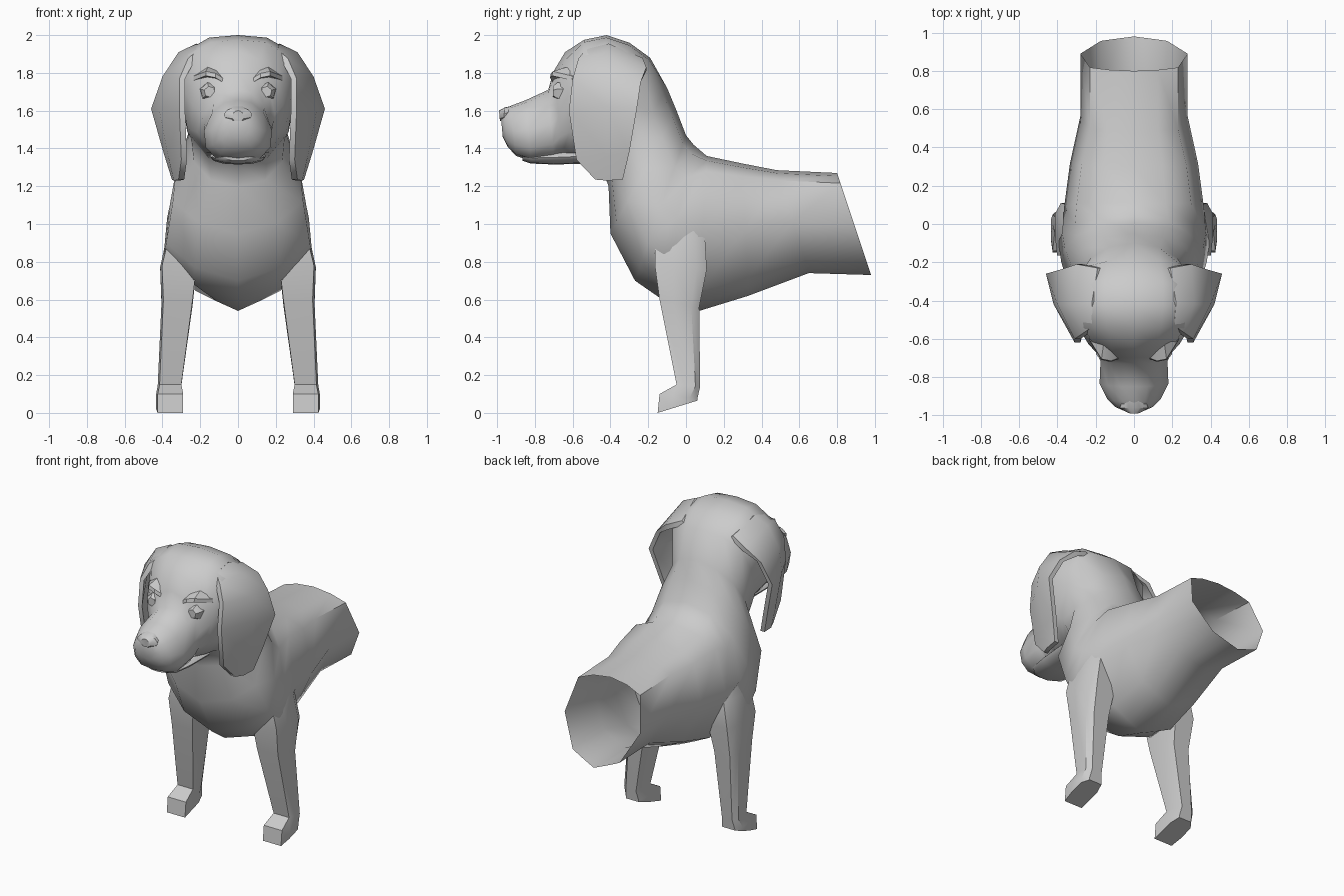
import bpy, bmesh, math
from mathutils import Vector


def loft(name, rings, cap_start=True, cap_end=True, mirror=False, angle=45):
    """Skin a list of closed rings with quads."""
    bm = bmesh.new()
    vr = [[bm.verts.new(p) for p in r] for r in rings]
    n = len(vr[0])
    for a, b in zip(vr, vr[1:]):
        for i in range(n):
            j = (i + 1) % n
            bm.faces.new((a[i], a[j], b[j], b[i]))
    if cap_start:
        bm.faces.new(vr[0])
    if cap_end:
        bm.faces.new(vr[-1])
    bmesh.ops.recalc_face_normals(bm, faces=bm.faces)
    me = bpy.data.meshes.new(name)
    bm.to_mesh(me)
    bm.free()
    ob = bpy.data.objects.new(name, me)
    bpy.context.collection.objects.link(ob)
    if mirror:
        ob.modifiers.new("Mirror", 'MIRROR')
    bpy.ops.object.select_all(action='DESELECT')
    ob.select_set(True)
    bpy.context.view_layer.objects.active = ob
    bpy.ops.object.shade_smooth_by_angle(angle=math.radians(angle))
    return ob


# half cross-sections: (fraction of half width, fraction from top to bottom)
TORSO = [(0, 0), (.45, .03), (.82, .1), (1, .5), (.62, .87), (.3, .94), (0, 1)]
CHEST = [(0, 0), (.45, .06), (.78, .22), (.95, .48), (1, .74), (.6, .91), (0, 1)]
ROUND = [(0, 0), (.5, .07), (.87, .25), (1, .5), (.9, .75), (.55, .94), (0, 1)]
CROWN = [(0, 0), (.5, .02), (.92, .13), (1, .42), (.88, .75), (.55, .94), (0, 1)]
MUZZLE = [(0, 0), (.4, .04), (.75, .2), (1, .5), (.95, .78), (.65, .96), (0, 1)]


def section(prof, yt, zt, yb, zb, w):
    half = [(w * f, yt + (yb - yt) * t, zt + (zb - zt) * t) for f, t in prof]
    return half + [(-x, y, z) for x, y, z in half[-2:0:-1]]


# torso, neck, head and muzzle in one skin, open at the back
body = [
    (TORSO, .80, 1.27, .98, .73, .28),
    (TORSO, .48, 1.285, .65, .74, .28),
    (TORSO, .30, 1.32, .33, .62, .335),
    (TORSO, .11, 1.36, .07, .54, .365),
    (CHEST, .04, 1.42, -.14, .61, .395),
    (CHEST, .00, 1.47, -.27, .70, .38),
    (CHEST, -.05, 1.60, -.40, .95, .345),
    (ROUND, -.10, 1.72, -.41, 1.20, .26),
    (CROWN, -.19, 1.88, -.45, 1.31, .28),
    (CROWN, -.30, 1.96, -.48, 1.33, .305),
    (CROWN, -.42, 2.00, -.51, 1.34, .305),
    (CROWN, -.54, 1.975, -.56, 1.34, .285),
    (ROUND, -.64, 1.91, -.61, 1.345, .24),
    (ROUND, -.70, 1.81, -.65, 1.35, .195),
    (MUZZLE, -.73, 1.71, -.70, 1.34, .175),
    (MUZZLE, -.85, 1.655, -.82, 1.335, .18),
    (MUZZLE, -.93, 1.625, -.90, 1.36, .14),
    (MUZZLE, -.965, 1.60, -.945, 1.41, .10),
    (MUZZLE, -.98, 1.57, -.97, 1.46, .055),
]
loft("body_and_head", [section(*s) for s in body], cap_start=False, angle=55)

# lower jaw
jaw = [(-.52, 1.40, -.50, 1.32, .15), (-.70, 1.39, -.70, 1.315, .14),
       (-.82, 1.38, -.82, 1.32, .12), (-.87, 1.38, -.865, 1.335, .07)]
loft("lower_jaw", [section(ROUND, *s) for s in jaw])

# nose
nose = [(-.90, 1.63, -.90, 1.58, .05), (-.96, 1.617, -.965, 1.55, .075),
        (-.99, 1.60, -.985, 1.545, .03)]
loft("nose", [section(MUZZLE, *s) for s in nose], angle=30)

# front legs with feet: front y/z, back y/z, inner x, outer x
leg = [(-.13, 1.10, .04, 1.10, .18, .33), (-.165, .92, .10, .94, .20, .378),
       (-.165, .78, .11, .76, .22, .412), (-.14, .60, .07, .56, .24, .405),
       (-.05, .15, .075, .14, .30, .425), (-.14, .10, .06, .075, .29, .435),
       (-.15, 0, .06, .065, .29, .435)]
rings = []
for yf, zf, yb, zb, xi, xo in leg:
    pt = lambda x, t: (x, yf + (yb - yf) * t, zf + (zb - zf) * t)
    rings.append([pt(xi, 0), pt(xo - .01, 0), pt(xo, .35), pt(xo, .8),
                  pt(xo - .03, 1), pt(xi + .02, 1), pt(xi, .7)])
loft("front_legs", rings, mirror=True, angle=40)

# ears: front, middle and back point of each row, thickened inwards
ear = [[(.21, -.53, 1.925), (.22, -.41, 1.955), (.19, -.23, 1.88)],
       [(.265, -.57, 1.875), (.315, -.42, 1.91), (.30, -.21, 1.83)],
       [(.31, -.60, 1.77), (.40, -.42, 1.78), (.39, -.24, 1.75)],
       [(.31, -.62, 1.60), (.42, -.42, 1.62), (.46, -.26, 1.61)],
       [(.30, -.58, 1.34), (.37, -.42, 1.36), (.395, -.30, 1.38)],
       [(.315, -.48, 1.235), (.34, -.42, 1.23), (.35, -.335, 1.235)]]
loft("ears", [r + [(x - .03, y, z - .02 * (i < 2)) for x, y, z in r[::-1]]
              for i, r in enumerate(ear)], mirror=True, angle=50)


# eyes and brows
def prism(c, rx, rz, depth, n, tilt=0):
    c = Vector(c)
    return [[(c.x + rx * s * math.cos(a), c.y + dy, c.z + rz * s * math.sin(a))
             for a in [tilt + math.tau * k / n for k in range(n)]]
            for s, dy in ((1.15, depth), (1, -depth * .4), (.6, -depth))]


loft("eyes", prism((.15, -.665, 1.70), .05, .05, .04, 6, .3), mirror=True, angle=30)
brow = [(.08, -.70, 1.765), (.12, -.715, 1.79), (.17, -.705, 1.80), (.235, -.60, 1.775)]
loft("brows", [[(x, y, z + .008), (x, y - .005, z - .015),
                (x - .01, y + .07, z - .025), (x - .01, y + .07, z + .03)]
               for x, y, z in brow], mirror=True, angle=30)
